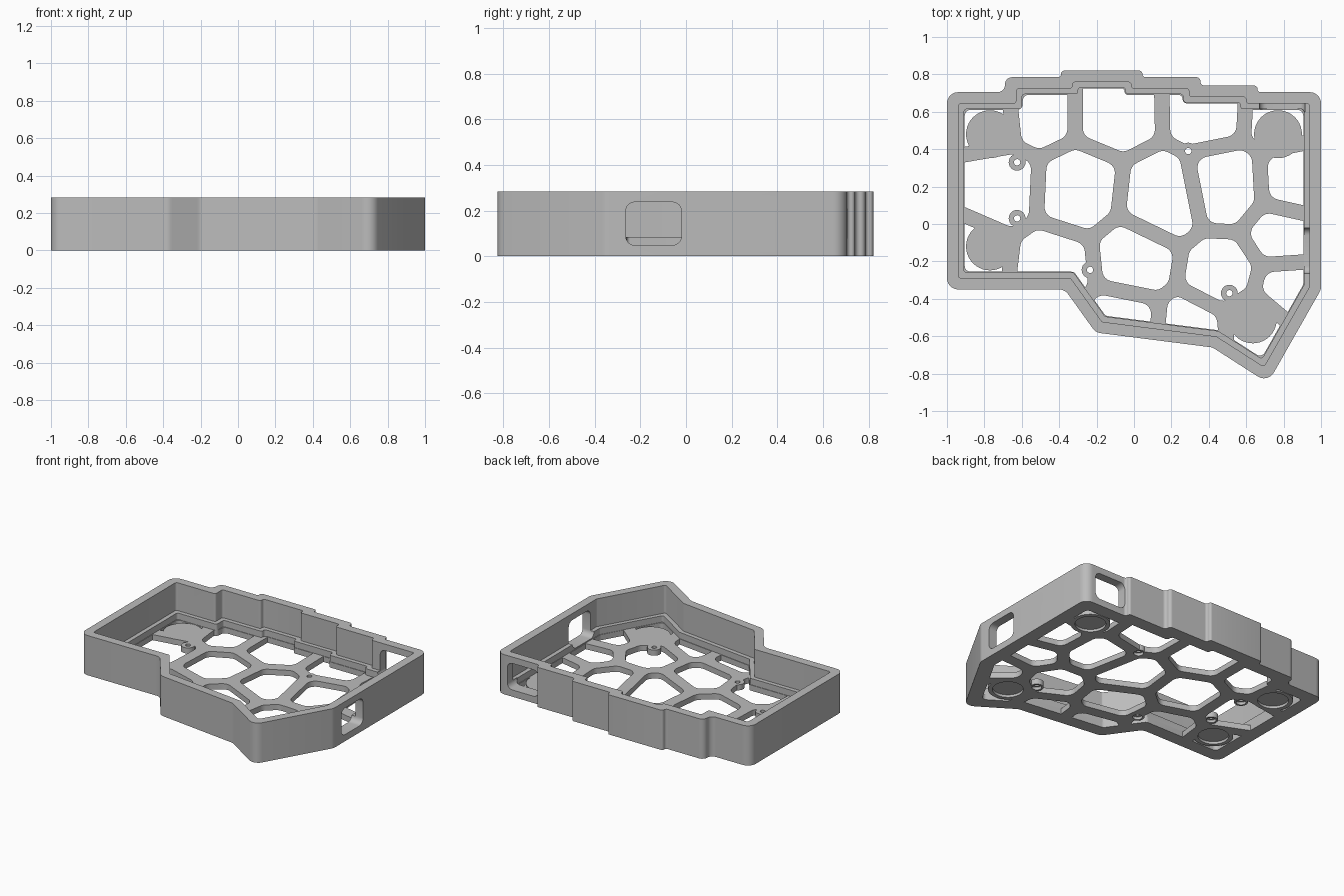
import bpy, bmesh, math
from mathutils import Vector, Matrix

cube = bpy.data.objects.get("Cube")
if cube:
    bpy.data.objects.remove(cube, do_unlink=True)

HEIGHT, LEDGE_Z, FLOOR_Z = 0.283, 0.085, 0.04
WALL, LEDGE = 0.061, 0.091
STRUT_HALF = 0.041

grey = bpy.data.materials.new("plain grey")
grey.use_nodes = True
grey.diffuse_color = (0.5, 0.5, 0.5, 1)
grey.node_tree.nodes["Principled BSDF"].inputs["Base Color"].default_value = grey.diffuse_color


def fillet(points, radius, steps=6):
    """Round every corner of a closed polygon."""
    result = []
    count = len(points)
    for i, corner in enumerate(points):
        before, after = points[i - 1] - corner, points[(i + 1) % count] - corner
        if min(before.length, after.length) < 1e-4:
            continue
        angle = before.angle(after)
        reach = min(radius / math.tan(angle / 2), 0.48 * before.length, 0.48 * after.length)
        start = corner + before.normalized() * reach
        end = corner + after.normalized() * reach
        middle = before.normalized() + after.normalized()
        if middle.length < 1e-3:
            result.append(corner)
            continue
        centre = corner + middle.normalized() * reach / math.cos(angle / 2)
        turn = (start - centre).angle_signed(end - centre)
        for k in range(steps + 1):
            result.append(centre + Matrix.Rotation(-turn * k / steps, 2) @ (start - centre))
    return result


def inset(points, distance):
    """Mitred inward offset of a clockwise polygon."""
    result = []
    for i, corner in enumerate(points):
        a = (corner - points[i - 1]).normalized()
        b = (points[(i + 1) % len(points)] - corner).normalized()
        na, nb = Vector((a.y, -a.x)), Vector((b.y, -b.x))
        result.append(corner + (na + nb) * distance / (1 + na.dot(nb)))
    return result


def circle(centre, radius, sides=40):
    turns = [2 * math.pi * k / sides for k in range(sides)]
    return [Vector(centre) + radius * Vector((math.cos(t), math.sin(t))) for t in turns]


def prisms(name, outlines, low, high, matrix=None):
    """One object holding an upright prism for each outline."""
    bm = bmesh.new()
    for outline in outlines:
        face = bm.faces.new([bm.verts.new((p.x, p.y, low)) for p in outline])
        grown = bmesh.ops.extrude_face_region(bm, geom=[face])
        top = [v for v in grown["geom"] if isinstance(v, bmesh.types.BMVert)]
        bmesh.ops.translate(bm, verts=top, vec=(0, 0, high - low))
    bmesh.ops.recalc_face_normals(bm, faces=bm.faces)
    if matrix:
        bm.transform(matrix)
    mesh = bpy.data.meshes.new(name)
    bm.to_mesh(mesh)
    bm.free()
    mesh.materials.append(grey)
    obj = bpy.data.objects.new(name, mesh)
    bpy.context.collection.objects.link(obj)
    return obj


def combine(target, tool, operation="DIFFERENCE"):
    """Apply a boolean and discard the tool."""
    mod = target.modifiers.new("cut", "BOOLEAN")
    mod.operation, mod.solver, mod.object = operation, "EXACT", tool
    bpy.context.view_layer.objects.active = target
    bpy.ops.object.modifier_apply(modifier=mod.name)
    bpy.data.objects.remove(tool, do_unlink=True)


def cell(site, sites):
    """Shrunken cell of the points nearest to one site."""
    poly = [Vector(p) for p in ((-1.2, -1.2), (1.2, -1.2), (1.2, 1.2), (-1.2, 1.2))]
    for other in sites:
        if other is site:
            continue
        normal = (other - site).normalized()
        limit = normal.dot((site + other) / 2) - STRUT_HALF
        clipped = []
        for i, q in enumerate(poly):
            p = poly[i - 1]
            dp, dq = normal.dot(p) - limit, normal.dot(q) - limit
            if dp * dq < 0:
                clipped.append(p.lerp(q, dp / (dp - dq)))
            if dq <= 0:
                clipped.append(q)
        poly = clipped
    return fillet(poly, 0.06)


# Case shell: stepped back edge, angled thumb corner at the front
outline = [Vector(p) for p in (
    (-1, .705), (-.69, .705), (-.69, .785), (-.39, .785), (-.39, .82), (.045, .82),
    (.045, .785), (.355, .785), (.355, .74), (.66, .74), (.66, .705), (1, .705),
    (1, -.35), (.716, -.85), (.42, -.66), (-.205, -.58), (-.37, -.35), (-1, -.35))]
case = prisms("case", [fillet(outline, 0.06)], 0, HEIGHT)
combine(case, prisms("wall_cutter", [fillet(inset(outline, WALL), 0.015)], LEDGE_Z, 1))
combine(case, prisms("ledge_cutter", [fillet(inset(outline, LEDGE), 0.015)], FLOOR_Z, 0.2))

# Floor openings: a cellular pattern kept clear of the foot pads and screw bosses
sites = [Vector(p) for p in (
    (-.30, .17), (.15, .12), (.50, .19), (0, -.19), (.48, -.27), (-.43, -.235), (-.73, .19),
    (-.52, .63), (-.11, .63), (.41, .64), (.86, .21), (.80, -.06), (.82, -.36), (.78, .62),
    (-.80, .60), (-.89, -.18), (.32, -.58), (-.07, -.54), (.66, -.55))]
feet = [(-.77, .48), (.77, .48), (.635, -.51), (-.77, -.12)]
screws = [(-.625, .33), (-.625, .03), (-.235, -.245), (.29, .39), (.51, -.37)]
openings = prisms("openings", [cell(s, sites) for s in sites], -0.1, 0.06)
rim = prisms("rim", [fillet(inset(outline, LEDGE + 0.004), 0.03)], -0.2, 0.2)
combine(openings, rim, "INTERSECT")
solid = [circle(f, 0.128) for f in feet] + [circle(s, 0.045, 24) for s in screws]
combine(openings, prisms("pads", solid, -0.3, 0.3))
combine(case, openings)

# Foot recesses and counterbored screw holes underneath
combine(case, prisms("foot_recess", [circle(f, 0.1) for f in feet], -0.1, 0.018))
combine(case, prisms("counterbore", [circle(s, 0.032, 24) for s in screws], -0.1, 0.02))
combine(case, prisms("screw_hole", [circle(s, 0.017, 16) for s in screws], -0.1, 0.1))


# Rounded ports through the right and back walls
def port(low, high):
    corners = ((low, 0.048), (high, 0.048), (high, 0.237), (low, 0.237))
    return [fillet([Vector(p) for p in corners], 0.04)]


to_side = Matrix(((0, 0, 1, 0), (1, 0, 0, 0), (0, 1, 0, 0), (0, 0, 0, 1)))
to_back = Matrix(((1, 0, 0, 0), (0, 0, 1, 0), (0, 1, 0, 0), (0, 0, 0, 1)))
for name, low, high, near, far, matrix in (("side_port", -.264, -.02, 0.89, 1.1, to_side),
                                           ("back_port", .67, .915, 0.6, 0.8, to_back)):
    cutter = prisms(name, port(low, high), near, far, matrix)
    bm = bmesh.new()
    bm.from_mesh(cutter.data)
    bmesh.ops.recalc_face_normals(bm, faces=bm.faces)
    bm.to_mesh(cutter.data)
    bm.free()
    combine(case, cutter)

# Smooth the rounded corners, keep the edges crisp
bpy.ops.object.select_all(action="DESELECT")
case.select_set(True)
bpy.context.view_layer.objects.active = case
bpy.ops.object.shade_smooth_by_angle(angle=math.radians(30))
